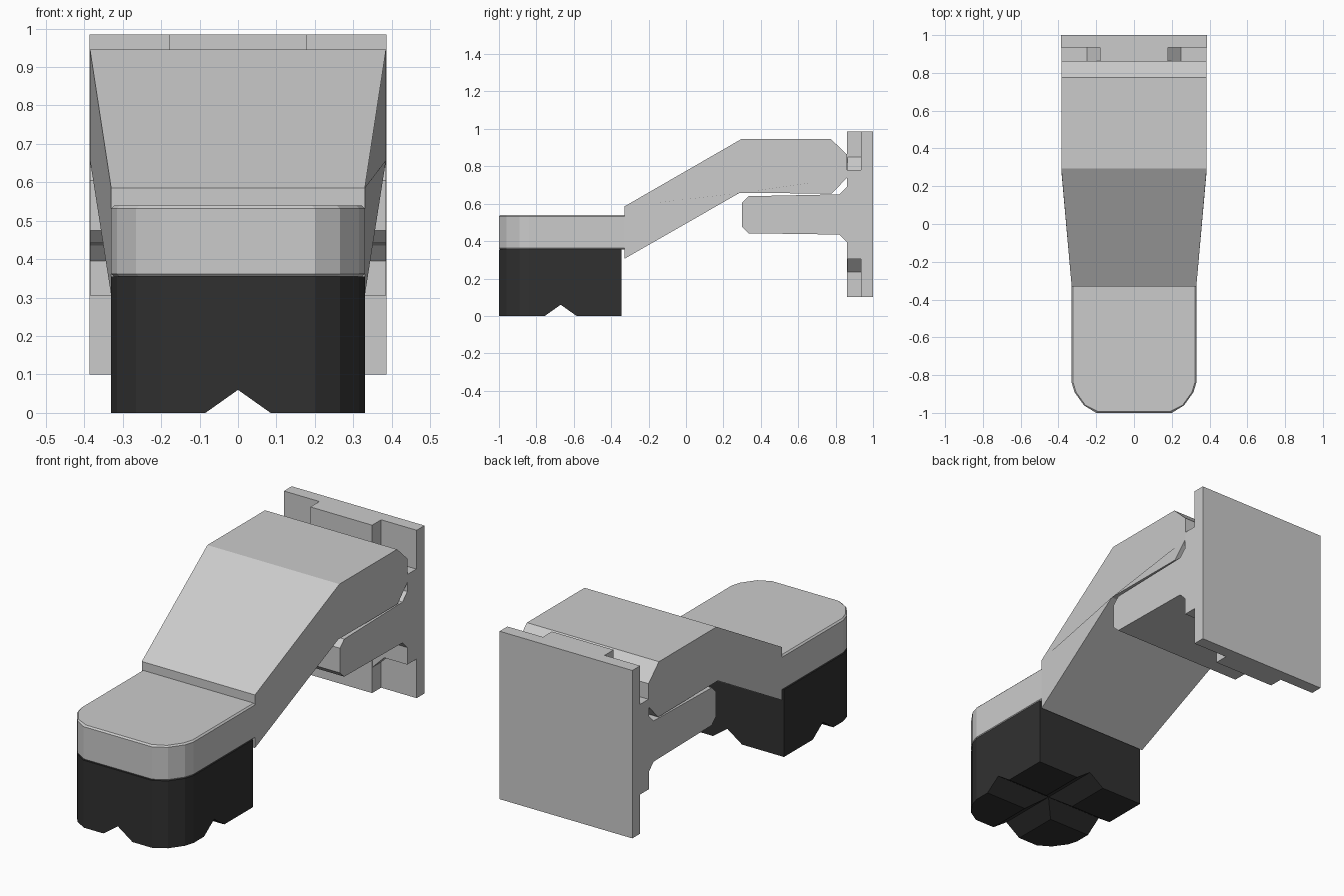
import bpy, bmesh
from mathutils import Vector

if "Cube" in bpy.data.objects:
    bpy.data.objects.remove(bpy.data.objects["Cube"])


def prism(name, lower, upper):
    """Closed solid joining two matching rings of points."""
    bm = bmesh.new()
    a = [bm.verts.new(p) for p in lower]
    b = [bm.verts.new(p) for p in upper]
    n = len(a)
    bm.faces.new(a[::-1])
    bm.faces.new(b)
    for i in range(n):
        j = (i + 1) % n
        bm.faces.new((a[i], a[j], b[j], b[i]))
    bmesh.ops.recalc_face_normals(bm, faces=bm.faces)
    mesh = bpy.data.meshes.new(name)
    bm.to_mesh(mesh)
    bm.free()
    ob = bpy.data.objects.new(name, mesh)
    bpy.context.collection.objects.link(ob)
    return ob


def side_profile(name, pts, width):
    """(y, z) profile spanning x, with half width given as a function of y."""
    return prism(name, [(-width(y), y, z) for y, z in pts],
                 [(width(y), y, z) for y, z in pts])


def box(name, lo, hi):
    ring = [(lo[0], lo[1]), (hi[0], lo[1]), (hi[0], hi[1]), (lo[0], hi[1])]
    return prism(name, [(x, y, lo[2]) for x, y in ring], [(x, y, hi[2]) for x, y in ring])


def footprint(back, inset=0.0):
    """Foot outline with rounded front corners."""
    half = [(0.33, back), (0.33, -0.84), (0.315, -0.89), (0.265, -0.96), (0.20, -1.0)]
    half = [(x - inset, max(y, -1 + inset)) for x, y in half]
    return half + [(-x, y) for x, y in reversed(half)]


# Rubber foot with crossed V grooves underneath
rubber = bpy.data.materials.new("dark_rubber")
rubber.diffuse_color = (0.03, 0.03, 0.03, 1)
rubber.use_nodes = True
rubber.node_tree.nodes["Principled BSDF"].inputs["Base Color"].default_value = rubber.diffuse_color
ring = footprint(-0.345)
foot = prism("rubber_foot", [(x, y, 0) for x, y in ring], [(x, y, 0.355) for x, y in ring])
foot.data.materials.append(rubber)
vee = [(-0.113, -0.02), (0.113, -0.02), (0, 0.06)]
grooves = [
    prism("groove_cutter_x", [(-1, -0.67 + u, z) for u, z in vee], [(1, -0.67 + u, z) for u, z in vee]),
    prism("groove_cutter_y", [(u, -1.5, z) for u, z in vee], [(u, 0, z) for u, z in vee]),
]
bpy.context.view_layer.objects.active = foot
for cutter in grooves:
    cutter.hide_render = True
    mod = foot.modifiers.new("groove", 'BOOLEAN')
    mod.operation = 'DIFFERENCE'
    mod.solver = 'EXACT'
    mod.object = cutter
    bpy.ops.object.modifier_apply(modifier=mod.name)
    bpy.data.objects.remove(cutter)

# Cap over the foot, with a fine bevel at top and bottom
ring, small = footprint(-0.33), footprint(-0.33, 0.008)
prism("foot_cap", [(x, y, 0.362) for x, y in ring], [(x, y, 0.532) for x, y in ring])
prism("foot_cap_top", [(x, y, 0.532) for x, y in ring], [(x, y, 0.54) for x, y in small])
prism("foot_cap_base", [(x, y, 0.354) for x, y in small], [(x, y, 0.362) for x, y in ring])

# Cranked arm that widens toward the bracket
arm = [(-0.33, 0.305), (0.285, 0.657), (0.78, 0.655), (0.862, 0.74), (0.862, 0.862),
       (0.775, 0.945), (0.295, 0.945), (-0.33, 0.585)]
side_profile("arm", arm, lambda y: 0.33 + 0.055 * min(1, (y + 0.33) / 0.615))

# Bracket tongue with flared root
tongue = [(0.30, 0.475), (0.335, 0.442), (0.82, 0.435), (0.86, 0.395), (0.86, 0.305),
          (0.94, 0.305), (0.94, 0.78), (0.86, 0.78), (0.86, 0.69), (0.82, 0.65),
          (0.335, 0.64), (0.30, 0.605)]
side_profile("bracket_tongue", tongue, lambda y: 0.385)

# Mounting plate with raised centre rib and corner gussets
box("mounting_plate", (-0.387, 0.935, 0.10), (0.387, 1.0, 0.985))
for name, z0, z1 in (("lower_rib", 0.10, 0.305), ("upper_rib", 0.78, 0.985)):
    box(name, (-0.18, 0.86, z0), (0.18, 0.937, z1))
for s in (-1, 1):
    for name, z, d in (("lower_gusset", 0.305, -0.07), ("upper_gusset", 0.78, 0.07)):
        tri = [(s * 0.18, z), (s * 0.25, z), (s * 0.18, z + d)]
        prism(name, [(x, 0.863, h) for x, h in tri], [(x, 0.937, h) for x, h in tri])
